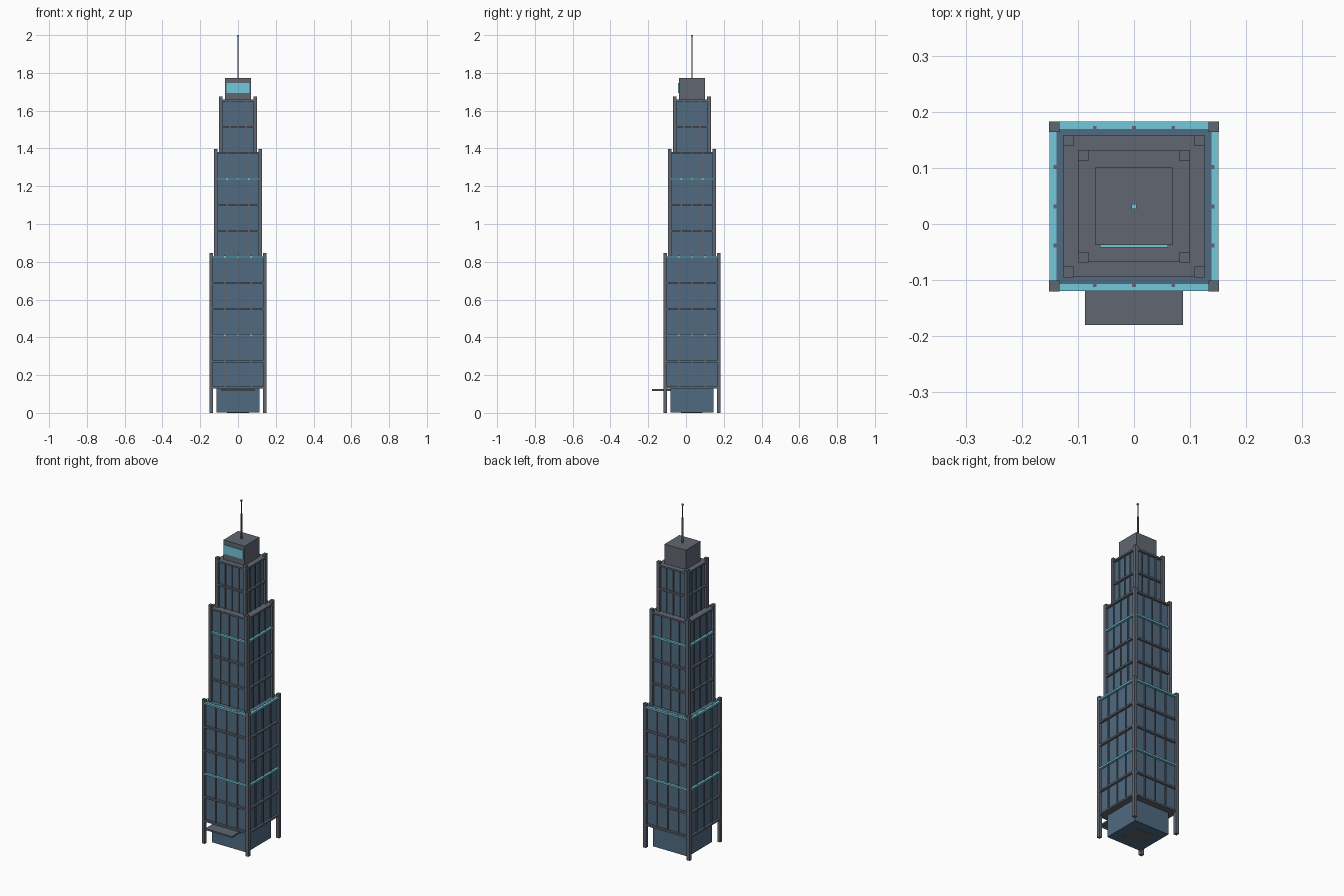
import bpy, bmesh
from mathutils import Matrix, Vector

if "Cube" in bpy.data.objects:
    bpy.data.objects.remove(bpy.data.objects["Cube"])

CY = 0.0315      # tower axis in y
COL = 0.019      # corner column width
FLOOR = 0.138    # storey height


def material(name, rgb):
    m = bpy.data.materials.new(name)
    m.diffuse_color = (*rgb, 1)
    m.use_nodes = True
    m.node_tree.nodes["Principled BSDF"].inputs["Base Color"].default_value = m.diffuse_color
    return m


FRAME = material("dark_frame", (0.12, 0.135, 0.165))
GLASS = material("blue_glass", (0.08, 0.145, 0.22))
GLOW = material("cyan_light", (0.17, 0.58, 0.71))


def boxes(name, items, mat):
    """One object from boxes given as (x0, x1, y0, y1, z0, z1)."""
    bm = bmesh.new()
    for x0, x1, y0, y1, z0, z1 in items:
        mid = Vector((x0 + x1, y0 + y1, z0 + z1)) / 2
        size = Matrix.Diagonal((x1 - x0, y1 - y0, z1 - z0, 1))
        bmesh.ops.create_cube(bm, size=1, matrix=Matrix.Translation(mid) @ size)
    me = bpy.data.meshes.new(name)
    bm.to_mesh(me)
    bm.free()
    me.materials.append(mat)
    ob = bpy.data.objects.new(name, me)
    bpy.context.collection.objects.link(ob)
    return ob


def square(h, z0, z1, x=0, y=0):
    return (x - h, x + h, CY + y - h, CY + y + h, z0, z1)


def tier(name, half, z0, floors, col_z0, glow_floors):
    top = z0 + floors * FLOOR
    g = half - 0.0135                      # glass half width
    glow_top = floors in glow_floors
    # glass rises just above a lit roof edge, otherwise stays under the roof
    boxes(name + "_glass", [square(g, z0, top + (0.006 if glow_top else 0))], GLASS)
    # corner columns
    c = half - COL / 2
    boxes(name + "_columns", [square(COL / 2, col_z0, top + 0.021, sx * c, sy * c)
                              for sx in (-1, 1) for sy in (-1, 1)], FRAME)
    # three mullions on each side
    m = half - 0.0115
    w = 0.0035
    mull = []
    for k in (-1, 0, 1):
        for s in (-1, 1):
            for x, y in ((k * m / 2, s * m), (s * m, k * m / 2)):
                mull.append(square(w, z0, top + (0.007 if glow_top else 0), x, y))
    boxes(name + "_mullions", mull, FRAME)
    # floor slabs, some lit
    h = half - 0.0005
    first = 0 if col_z0 == 0 else 1
    for lit, mat, label in ((False, FRAME, "_slabs"), (True, GLOW, "_light_bands")):
        slabs = [square(h, z0 + k * FLOOR - 0.005, z0 + k * FLOOR + 0.005)
                 for k in range(first, floors + 1) if (k in glow_floors) == lit]
        if slabs:
            boxes(name + label, slabs, mat)


# three stacked tiers
tier("lower_tier", 0.1515, 0.135, 5, 0, (2, 5))
tier("middle_tier", 0.1265, 0.825, 4, 0.825, (3,))
tier("upper_tier", 0.1, 1.377, 2, 1.377, ())

# lobby, service core and entrance canopy
boxes("lobby", [square(0.113, 0.001, 0.132)], GLASS)
boxes("service_core", [square(0.057, 0, 1.66)], FRAME)
boxes("canopy", [(-0.087, 0.087, -0.18, CY - 0.113, 0.117, 0.126)], FRAME)
boxes("canopy_light", [(-0.078, 0.078, -0.172, -0.164, 0.115, 0.118)], GLOW)

# crown with front screen
boxes("crown", [square(0.069, 1.655, 1.772)], FRAME)
boxes("crown_screen", [(-0.061, 0.061, -0.0415, -0.036, 1.694, 1.746)], GLOW)

# stepped mast and beacon
boxes("mast", [square(0.0035, 1.77, 1.92), square(0.0018, 1.92, 1.993)], FRAME)
boxes("beacon", [square(0.0045, 1.991, 2.0)], GLOW)
